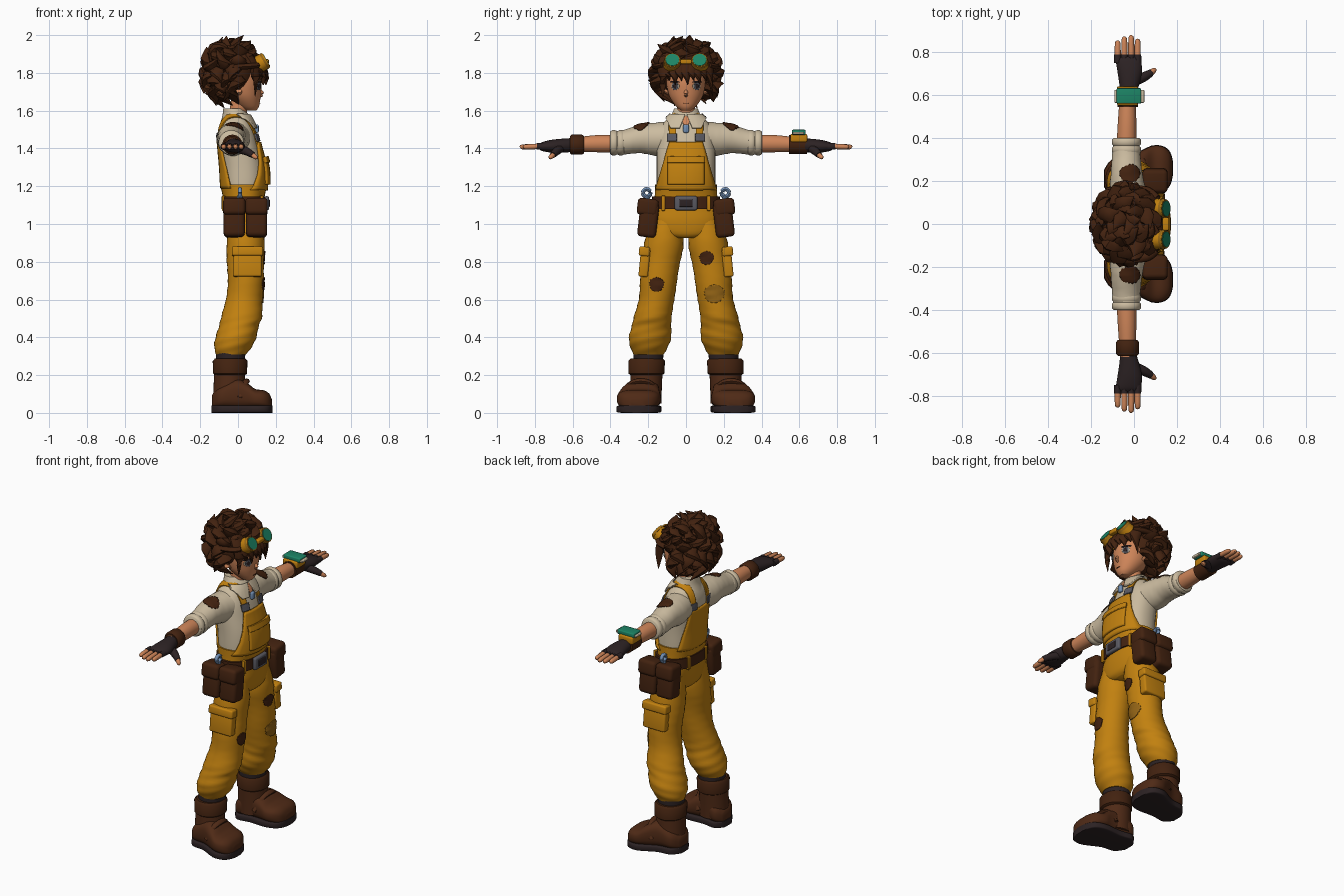
import bpy, bmesh, random
from math import sin, cos, pi, copysign, radians, sqrt
from mathutils import Vector, Matrix, Euler
from mathutils.bvhtree import BVHTree

random.seed(4)
if bpy.data.objects.get("Cube"):
    bpy.data.objects.remove(bpy.data.objects["Cube"])


def material(name, *rgb):
    m = bpy.data.materials.new(name)
    m.use_nodes = True
    m.diffuse_color = (*rgb, 1)
    m.node_tree.nodes["Principled BSDF"].inputs["Base Color"].default_value = (*rgb, 1)
    return m


hair = material("dark_brown", .055, .016, .005)
leather = material("boot_brown", .078, .023, .008)
gold = material("golden_cloth", .54, .22, .005)
worn = material("worn_gold", .3, .13, .008)
cream = material("cream_cloth", .6, .5, .35)
skin = material("skin", .62, .235, .1)
dark = material("charcoal", .025, .016, .017)
green = material("green_glass", .012, .23, .13)
blue = material("blue_steel", .17, .28, .46)
grey = material("grey_metal", .1, .1, .12)


def finish(name, bm, mat):
    bmesh.ops.recalc_face_normals(bm, faces=bm.faces)
    me = bpy.data.meshes.new(name)
    bm.to_mesh(me)
    bm.free()
    me.materials.append(mat)
    me.shade_smooth()
    me.set_sharp_from_angle(angle=radians(45))
    ob = bpy.data.objects.new(name, me)
    bpy.context.collection.objects.link(ob)
    return ob


def skin_rings(name, rings, mat, side=1):
    """Join rings of points into a closed body."""
    bm = bmesh.new()
    rows = [[bm.verts.new((x, y * side, z)) for x, y, z in r] for r in rings]
    n = len(rows[0])
    for a, b in zip(rows, rows[1:]):
        for k in range(n):
            bm.faces.new((a[k], a[(k + 1) % n], b[(k + 1) % n], b[k]))
    bm.faces.new(rows[0])
    bm.faces.new(rows[-1])
    return finish(name, bm, mat)


def smooth(rows, steps):
    rows = [Vector(r) for r in rows]
    out = []
    for i in range(len(rows) - 1):
        p, a, b, q = rows[max(i - 1, 0)], rows[i], rows[i + 1], rows[min(i + 2, len(rows) - 1)]
        for j in range(steps):
            t = j / steps
            out.append(a + (b - p) * (t / 2) + (p * 2 - a * 5 + b * 4 - q) * (t * t / 2)
                       + (a * 3 - p - b * 3 + q) * (t ** 3 / 2))
    return out + [rows[-1]]


def loft(name, axis, rows, mat, side=1, power=2, ripple=0, steps=4, seg=32):
    """Rows are: position on axis, two centre values, two radii."""
    rings = []
    for t, a, b, ra, rb in smooth(rows, steps):
        ring = []
        for k in range(seg):
            g = 2 * pi * k / seg
            f = 1 + ripple * sin(2 * g + 45 * t) * cos(70 * t + g)
            u = a + max(ra, .001) * f * copysign(abs(cos(g)) ** (2 / power), cos(g))
            v = b + max(rb, .001) * f * copysign(abs(sin(g)) ** (2 / power), sin(g))
            ring.append({"x": (t, u, v), "y": (u, t, v), "z": (u, v, t)}[axis])
        rings.append(ring)
    return skin_rings(name, rings, mat, side)


def tube(name, path, radii, mat, side=1, flat=1, seg=8, steps=3):
    rows = smooth([(*p, r) for p, r in zip(path, radii)], steps)
    rings = []
    for i, r in enumerate(rows):
        d = (rows[min(i + 1, len(rows) - 1)] - rows[max(i - 1, 0)]).to_3d()
        q = d.to_track_quat("Z", "Y")
        rings.append([r.to_3d() + q @ Vector((cos(2 * pi * k / seg), flat * sin(2 * pi * k / seg), 0))
                      * max(r[3], .001) for k in range(seg)])
    return skin_rings(name, rings, mat, side)


def box(name, centre, size, mat, side=1, bevel=.01, turn=(0, 0, 0)):
    bm = bmesh.new()
    bmesh.ops.create_cube(bm, size=1, matrix=Matrix.Diagonal((*size, 1)))
    bmesh.ops.bevel(bm, geom=bm.edges[:], offset=bevel, segments=3, profile=.5, affect="EDGES")
    bm.transform(Matrix.Translation(centre) @ Euler(turn).to_matrix().to_4x4())
    bm.transform(Matrix.Diagonal((1, side, 1, 1)))
    return finish(name, bm, mat)


def drape(name, target, ray, mat, lift=.004, thick=.004, n=16):
    """Cast a grid of rays on the target and make a cloth plate there."""
    tree = BVHTree.FromPolygons([v.co for v in target.data.vertices],
                                [p.vertices[:] for p in target.data.polygons])
    bm = bmesh.new()
    grid = {}
    for i in range(n + 1):
        for j in range(n + 1):
            o, d = ray(2 * i / n - 1, 2 * j / n - 1)
            hit, normal = tree.ray_cast(Vector(o), Vector(d))[:2]
            grid[i, j] = hit and bm.verts.new(hit + normal * lift)
    for i in range(n):
        for j in range(n):
            f = [grid[i, j], grid[i + 1, j], grid[i + 1, j + 1], grid[i, j + 1]]
            if all(f):
                bm.faces.new(f)
    ob = finish(name, bm, mat)
    mod = ob.modifiers.new("thickness", "SOLIDIFY")
    mod.thickness, mod.offset = thick, 0
    return ob


def decal(name, target, at, look, w, h, mat, lift=.004, thick=.004, disc=True, taper=0, rough=0):
    up = Vector((1, 0, 0)) if look[2] else Vector((0, 0, 1))

    def ray(u, v):
        a, b = (u * sqrt(1 - v * v / 2), v * sqrt(1 - u * u / 2)) if disc else (u * (1 + taper * v), v)
        f = 1 + rough * sin(9 * u + 5 * v) * cos(8 * v)
        return Vector(at) + Vector((0, a * w * f, 0)) + up * (b * h * f), look
    return drape(name, target, ray, mat, lift, thick)


BACK, FORWARD, DOWN = (-1, 0, 0), (1, 0, 0), (0, 0, -1)

# Torso, overalls and belt
shirt = loft("shirt_body", "z", [(1.1, .03, 0, .1, .15), (1.2, .03, 0, .115, .155), (1.3, .025, 0, .116, .155),
             (1.4, .008, 0, .108, .155), (1.48, -.005, 0, .1, .148), (1.54, -.01, 0, .08, .115),
             (1.58, -.01, 0, .055, .065)], cream, power=2.3)
loft("trouser_seat", "z", [(.925, .04, 0, .075, .07), (.95, .04, 0, .095, .16), (1.02, .037, 0, .106, .19),
     (1.09, .03, 0, .108, .174), (1.14, .03, 0, .11, .166), (1.21, .03, 0, .125, .164)], gold, power=2.3)
loft("belt", "z", [(z, .03, 0, .118, .18) for z in (1.08, 1.145)], hair, power=2.3, steps=1)
box("belt_buckle", (.152, 0, 1.11), (.025, .12, .075), grey)
box("buckle_centre", (.163, 0, 1.11), (.012, .07, .04), dark, bevel=.004)
decal("front_bib", shirt, (.6, 0, 1.305), BACK, .118, .125, gold, .008, .014, disc=False, taper=-.28)
decal("back_bib", shirt, (-.6, 0, 1.315), FORWARD, .112, .125, gold, .005, .01, disc=False, taper=-.22)
decal("bib_pocket", shirt, (.6, 0, 1.28), BACK, .088, .07, gold, .018, .018, disc=False)
decal("bib_pocket_flap", shirt, (.6, 0, 1.335), BACK, .09, .016, gold, .026, .016, disc=False)
for y in (-.12, .12):
    box("belt_loop", (.125, y, 1.11), (.02, .02, .08), gold, bevel=.004)
    box("back_belt_loop", (-.075, y * .7, 1.11), (.02, .02, .08), gold, bevel=.004)

# Head and face
loft("neck", "z", [(1.52, -.01, 0, .05, .05), (1.66, .01, 0, .045, .045)], skin)
head = loft("head", "z", [(1.6, .07, 0, .025, .025), (1.62, .058, 0, .052, .05), (1.66, .038, 0, .08, .08),
            (1.7, .025, 0, .098, .096), (1.76, .02, 0, .104, .104), (1.83, .01, 0, .09, .095),
            (1.9, 0, 0, .04, .04)], skin)
tube("nose", [(.11, 0, 1.715), (.127, 0, 1.69), (.115, 0, 1.675)], (.006, .012, .006), skin)
decal("mouth", head, (.5, 0, 1.64), BACK, .014, .002, leather, .003)
loft("collar", "z", [(1.53, -.005, 0, .09, .104), (1.575, -.012, 0, .07, .078), (1.612, -.025, 0, .055, .062)],
     cream)
decal("open_neck", shirt, (.6, 0, 1.535), BACK, .018, .03, skin, .012, disc=False, taper=.7)
box("pendant", (.1, 0, 1.505), (.02, .03, .045), blue, bevel=.008)

# Hair made of a core and swept locks
centre = Vector((-.03, 0, 1.8))
loft("hair_core", "z", [(1.8 + .135 * sin(a), -.03, 0, .125 * cos(a), .142 * cos(a))
     for a in [pi * k / 12 for k in range(-5, 7)]], hair)
count = 84
for i in range(count):
    z = 1 - 2 * (i + .5) / count
    r = sqrt(1 - z * z)
    d = Vector((r * cos(i * 2.4), r * sin(i * 2.4), z))
    if (d.x > .3 and z < .35) or z < -.85:
        continue
    sway = Vector((random.uniform(-.5, .4), random.uniform(-.4, .4), .25 if z > .2 else -.45))
    end = (d + sway).normalized() * random.uniform(.94, 1.13)
    base = centre + d * .08
    tip = centre + Vector((end.x * .16, end.y * .2, end.z * .188))
    mid = centre + Vector((d.x * .145, d.y * .168, d.z * .15))
    tube("hair_lock", [base, mid, tip], (.05, .046, .002), hair, flat=.6, seg=7, steps=4)
for x, y, z in ((.03, .02, 2), (-.02, -.06, 1.985), (.06, -.03, 1.965), (-.07, .06, 1.96), (.0, .13, 1.96),
                (-.05, -.13, 1.93)):
    tube("crown_lock", [(x - .06, y * .5, 1.86), (x - .05, y * .7, 1.94), (x, y, z)], (.05, .045, .002), hair,
         flat=.6, seg=7)
for k in range(-4, 5):
    y = k * .03
    low = 1.735 + .022 * (k % 2) - (.06 if abs(k) > 3 else 0)
    tube("fringe_lock", [(.05, y * .8, 1.89), (.135 - y * y * 3, y, 1.815), (.148 - y * y * 4, y * 1.1 + .01, low)],
         (.04, .036, .002), hair, flat=.6, seg=7, steps=4)

# Goggles on the forehead
tilt = Vector((.86, 0, .5))
for s in (1, -1):
    mid = Vector((.118, .072 * s, 1.85))
    tube("goggle_cup", [mid - tilt * .045, mid + tilt * .035], (.05, .043), gold, seg=20, steps=1)
    tube("goggle_rim", [mid + tilt * .02, mid + tilt * .037], (.047, .041), worn, seg=20, steps=1)
    tube("goggle_lens", [mid + tilt * .035, mid + tilt * .039], (.037, .036), green, seg=20, steps=1)
    tube("goggle_strap", [(.1, .12, 1.84), (.06, .152, 1.835), (-.03, .165, 1.83)], (.022, .022, .02), hair, s,
         flat=.7)
box("goggle_bridge", (.148, 0, 1.86), (.03, .06, .025), gold, bevel=.006)

# Everything that comes in pairs; the left side is +y
for s, tag in ((1, "left_"), (-1, "right_")):
    # Eyes, lashes and ears
    for part, w, h, mat, lift in (("eye_white", .02, .02, cream, .002), ("iris", .015, .021, grey, .004),
                                  ("pupil", .008, .012, dark, .006)):
        decal(tag + part, head, (.5, .055 * s, 1.73), BACK, w, h, mat, lift, .003)
    decal(tag + "lash", head, (.5, .056 * s, 1.752), BACK, .024, .005, dark, .006, .003)
    tube(tag + "ear", [(.0, .085, 1.69), (-.005, .112, 1.705)], (.02, .026), skin, s, flat=.5)

    # Shoulder straps and collar flaps
    drape(tag + "strap", shirt, lambda u, v: ((.5 * cos((v + 1) * pi / 2), s * .07 + u * .018,
          1.41 + .5 * sin((v + 1) * pi / 2)), (-cos((v + 1) * pi / 2), 0, -sin((v + 1) * pi / 2))),
          gold, .004, .008, 28)
    decal(tag + "strap_buckle", shirt, (.6, .07 * s, 1.455), BACK, .024, .02, grey, .011, .01, disc=False)
    decal(tag + "back_buckle", shirt, (-.6, .07 * s, 1.46), FORWARD, .022, .02, grey, .01, .008, disc=False)
    decal(tag + "collar_flap", shirt, (.6, .055 * s, 1.535), BACK, .036, .034, cream, .014, .01, disc=False, taper=.4)

    # Arm with rolled sleeve
    sleeve = loft(tag + "sleeve", "y", [(.08, -.012, 1.455, .09, .088), (.16, -.03, 1.45, .084, .088),
                  (.24, -.035, 1.45, .073, .076), (.32, -.035, 1.435, .066, .066), (.4, -.035, 1.428, .06, .06)],
                  cream, s, ripple=.03)
    for y in (.345, .382):
        loft(tag + "sleeve_roll", "y", [(y - .02, -.035, 1.43, .058, .058), (y - .01, -.035, 1.43, .067, .066),
             (y + .01, -.035, 1.43, .067, .066), (y + .02, -.035, 1.43, .058, .058)], cream, s, steps=2)
    decal(tag + "shoulder_patch", sleeve, (-.02, .235 * s, 1.9), DOWN, .04, .045, hair, rough=.12)
    loft(tag + "forearm", "y", [(.36, -.035, 1.425, .046, .046), (.48, -.032, 1.425, .043, .045),
         (.62, -.03, 1.42, .034, .034)], skin, s)

    # Gloved hand
    loft(tag + "glove", "y", [(.6, -.028, 1.418, .036, .036), (.65, -.022, 1.415, .046, .037),
         (.71, -.02, 1.412, .057, .034), (.76, -.026, 1.41, .058, .024), (.78, -.03, 1.41, .048, .012)], dark, s)
    for x, tip in ((-.076, .855), (-.045, .872), (-.013, .878), (.017, .862)):
        tube(tag + "glove_finger", [(x, .75, 1.41), (x, .79, 1.411)], (.018, .0165), dark, s)
        tube(tag + "finger", [(x, .78, 1.411), (x, tip - .012, 1.408), (x, tip, 1.406)], (.0145, .013, .004), skin, s)
    tube(tag + "glove_thumb", [(.0, .665, 1.4), (.045, .685, 1.385), (.08, .705, 1.365)], (.024, .022, .017), dark, s)
    tube(tag + "thumb", [(.075, .702, 1.367), (.094, .717, 1.353), (.101, .722, 1.346)], (.0145, .012, .004), skin, s)

    # Trouser leg and cargo pocket
    leg = loft(tag + "trouser_leg", "z", [(1.03, .035, .1, .09, .08), (.9, .04, .118, .1, .104),
               (.8, .04, .13, .098, .1), (.7, .04, .145, .095, .098), (.6, .034, .157, .097, .094),
               (.51, .02, .174, .108, .1), (.46, .003, .182, .105, .104), (.4, -.012, .192, .108, .112),
               (.35, -.025, .197, .1, .1), (.31, -.035, .198, .08, .08)], gold, s, ripple=.035)
    box(tag + "cargo_pocket", (.05, .22, .795), (.15, .05, .15), gold, s, turn=(.1, 0, 0))
    box(tag + "cargo_flap", (.05, .22, .855), (.165, .058, .05), gold, s, turn=(.1, 0, 0))
    if s > 0:
        decal("thigh_patch", leg, (.6, .11, .82), BACK, .036, .036, hair, rough=.12)
        decal("knee_patch", leg, (.6, .15, .63), BACK, .05, .048, worn, rough=.1)
    else:
        decal("knee_patch", leg, (.6, -.155, .68), BACK, .036, .038, hair, rough=.12)

    # Belt pouches with a spanner
    for x in (-.02, .098):
        box(tag + "pouch", (x, .2, 1.02), (.112, .1, .18), hair, s, .022, (.12, 0, 0))
        box(tag + "pouch_flap", (x, .203, 1.09), (.118, .11, .09), hair, s, .02, (.12, 0, 0))
    tube(tag + "spanner_handle", [(.01, .2, 1.08), (.01, .208, 1.15)], (.014, .014), blue, s)
    tube(tag + "spanner_ring", [(.01, .208 + .02 * cos(k * pi / 6), 1.165 + .02 * sin(k * pi / 6))
         for k in range(13)], [.011] * 13, blue, s, steps=1)

    # Boot
    loft(tag + "sock", "z", [(.26, -.04, .2, .075, .078), (.325, -.038, .199, .078, .08)], dark, s, steps=1)
    loft(tag + "boot_shaft", "z", [(.05, -.045, .215, .088, .085), (.13, -.045, .212, .085, .084),
         (.22, -.045, .208, .08, .084), (.27, -.042, .206, .08, .083)], leather, s)
    loft(tag + "boot_cuff", "z", [(.2, -.042, .21, .08, .084), (.208, -.042, .21, .09, .095),
         (.275, -.042, .208, .092, .097), (.288, -.042, .207, .08, .085)], hair, s, steps=1)
    loft(tag + "boot_foot", "x", [(-.137, .213, .06, .04, .035), (-.1, .217, .08, .086, .055),
         (-.02, .228, .1, .088, .08), (.045, .243, .09, .104, .07), (.09, .25, .075, .115, .052),
         (.135, .255, .07, .106, .05), (.165, .258, .06, .078, .042), (.179, .26, .05, .035, .022)],
         leather, s, power=2.9)
    tube(tag + "boot_strap", [(.01, .145, .08), (.035, .18, .15), (.045, .24, .168), (.035, .295, .15),
         (.01, .32, .08)], [.018] * 5, leather, s, flat=.8)
    loft(tag + "boot_sole", "x", [(-.14, .213, .02, .04, .02), (-.1, .217, .02, .087, .02),
         (-.02, .228, .02, .088, .02), (.08, .25, .02, .115, .02), (.14, .256, .02, .105, .02),
         (.17, .258, .02, .075, .02), (.182, .26, .02, .03, .02)], dark, s, power=7, steps=3)

# Wristband on the right arm, wrist device on the left arm
loft("wristband", "y", [(.54, -.03, 1.42, .045, .045), (.55, -.03, 1.42, .053, .053), (.605, -.03, 1.42, .053, .053),
     (.615, -.03, 1.42, .044, .044)], hair, -1, steps=1)
loft("device_strap", "y", [(.545, -.03, 1.42, .048, .05), (.64, -.03, 1.42, .048, .05)], hair, steps=1)
box("device_base", (-.03, .597, 1.455), (.1, .09, .045), gold)
box("device_case", (-.022, .595, 1.481), (.14, .06, .014), cream, bevel=.004)
box("device_screen", (-.024, .597, 1.485), (.115, .072, .028), green, bevel=.006)
